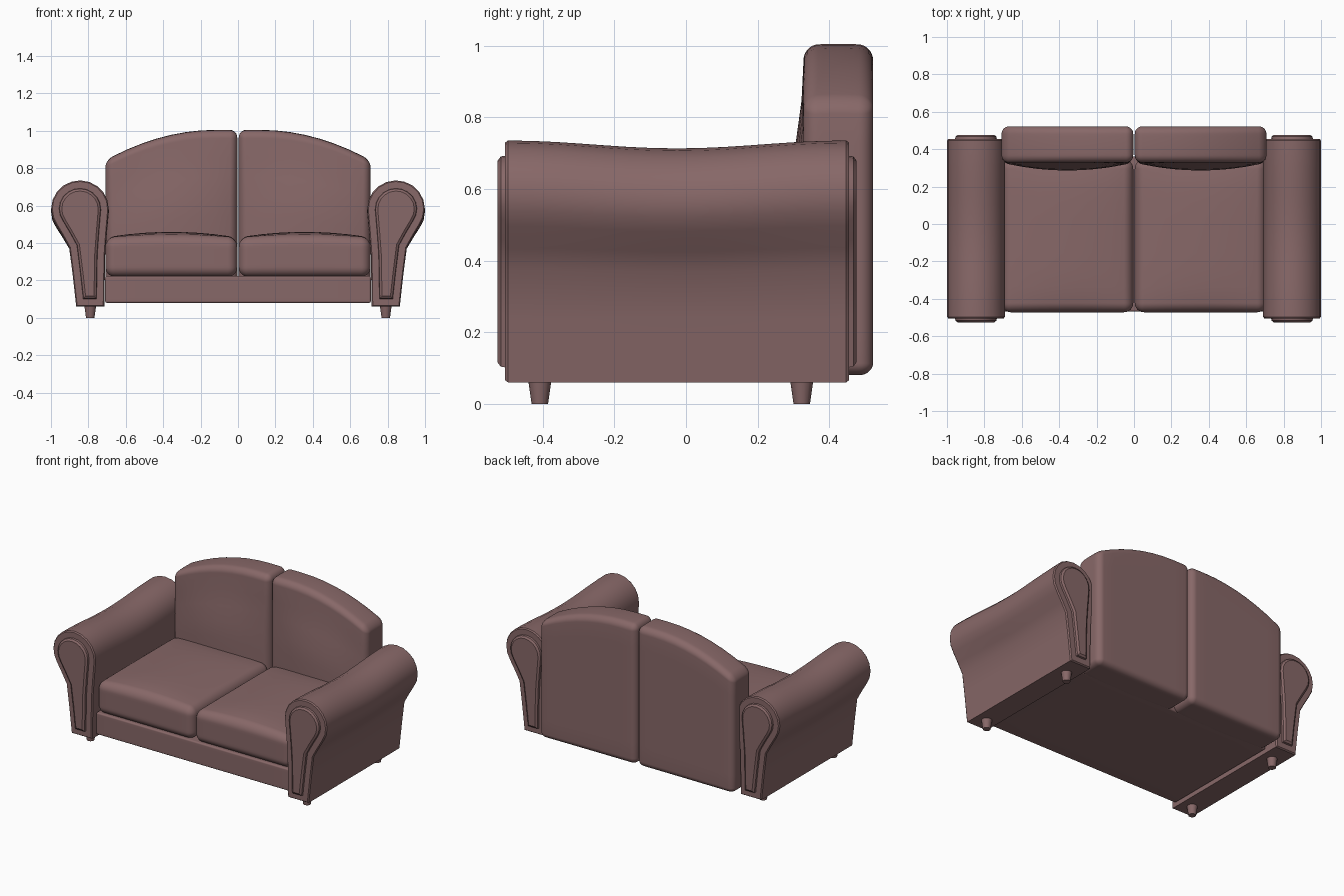
import bpy, bmesh, math

if "Cube" in bpy.data.objects:
    bpy.data.objects.remove(bpy.data.objects["Cube"])

mat = bpy.data.materials.new("dusty rose leather")
mat.diffuse_color = (0.245, 0.138, 0.138, 1)
mat.use_nodes = True
mat.node_tree.nodes["Principled BSDF"].inputs["Base Color"].default_value = mat.diffuse_color


def finish(bm, name, angle=40, mirror=True):
    bmesh.ops.recalc_face_normals(bm, faces=bm.faces)
    me = bpy.data.meshes.new(name)
    bm.to_mesh(me)
    bm.free()
    me.materials.append(mat)
    ob = bpy.data.objects.new(name, me)
    bpy.context.collection.objects.link(ob)
    bpy.ops.object.select_all(action='DESELECT')
    ob.select_set(True)
    bpy.context.view_layer.objects.active = ob
    bpy.ops.object.shade_smooth_by_angle(angle=math.radians(angle))
    if mirror:
        ob.modifiers.new("Mirror", 'MIRROR').use_mirror_merge = False
    return ob


def pad(name, lo, hi, r, shape=None, mirror=True):
    """Rounded box from lo to hi; shape(u, v, p) then moves each point."""
    bm = bmesh.new()
    bmesh.ops.create_cube(bm, size=2)
    bmesh.ops.subdivide_edges(bm, edges=bm.edges[:], cuts=15, use_grid_fill=True)
    for v in bm.verts:
        uvw = v.co.copy()
        off = uvw.copy()
        core = uvw.copy()
        for i in range(3):
            a, s = abs(uvw[i]), math.copysign(1, uvw[i])
            inner = (hi[i] - lo[i]) / 2 - r
            core[i] = (lo[i] + hi[i]) / 2 + s * inner * min(a / 0.5, 1)
            off[i] = s * math.tan(math.radians(45) * max(0, (a - 0.5) / 0.5))
        p = core + off.normalized() * r
        if shape:
            u = 2 * (p.x - lo[0]) / (hi[0] - lo[0]) - 1
            w = 2 * (p.y - lo[1]) / (hi[1] - lo[1]) - 1
            shape(u, w, p)
        v.co = p
    return finish(bm, name, mirror=mirror)


# Base under the seat
pad("seat_base", (-0.71, -0.468, 0.08), (0.71, 0.36, 0.225), 0.01, mirror=False)


# Seat cushions with a crowned top
def crown(u, w, p):
    k = max(0, (p.z - 0.22) / 0.21)
    p.z += 0.03 * k * (1 - u * u) * (1 - 0.7 * w ** 4)


pad("seat_cushions", (0.004, -0.472, 0.22), (0.708, 0.345, 0.43), 0.05, crown)


# Back cushions: arched top and bulging front
def arch(u, w, p):
    k = min(1, max(0, (0.95 - p.z) / 0.4))
    if w < 0:
        p.y -= 0.042 * k * k * (3 - 2 * k) * (1 - u * u) * -w
    drop = 0.16 * (max(0, p.x - 0.12) / 0.585) ** 2
    p.z -= drop * (p.z - 0.08) / 0.92
    p.z += 0.005 * (1 - w * w) * (p.z > 0.8)


pad("back_cushions", (0.004, 0.328, 0.08), (0.708, 0.522, 1.0), 0.04, arch)

# Rolled arms: scroll profile swept from front to back with a sagging top
profile = [(0.715, 0.06), (0.865, 0.06), (0.885, 0.24), (0.902, 0.375), (0.935, 0.435)]
for i in range(13):
    a = math.radians(-35 + i * 18)
    profile.append((0.845 + 0.154 * math.cos(a), 0.583 + 0.152 * math.sin(a)))
profile += [(0.702, 0.45), (0.71, 0.34)]
bm = bmesh.new()
rings = []
Y0, Y1, N = -0.497, 0.447, 14
for j in range(N + 1):
    t = j / N
    sag = 0.022 * (0.5 - 0.5 * math.cos(2 * math.pi * t))
    rings.append([bm.verts.new((x, Y0 + (Y1 - Y0) * t,
                                z - sag * min(1, max(0, (z - 0.3) / 0.3))))
                  for x, z in profile])
n = len(profile)
for a, b in zip(rings, rings[1:]):
    for i in range(n):
        bm.faces.new((a[i], a[(i + 1) % n], b[(i + 1) % n], b[i]))
caps = [bm.faces.new(rings[0]), bm.faces.new(rings[-1])]
bmesh.ops.recalc_face_normals(bm, faces=bm.faces)
# Raised scroll panels on both ends
for thick, depth in ((0.006, 0.008), (0.036, 0), (0.002, 0.012), (0.012, 0.009)):
    bmesh.ops.inset_region(bm, faces=caps, thickness=thick, depth=depth,
                           use_even_offset=True, use_boundary=True)
finish(bm, "arms", 30)

# Tapered feet
for label, y in (("front", -0.408), ("back", 0.323)):
    bm = bmesh.new()
    bmesh.ops.create_cone(bm, cap_ends=True, segments=14, radius1=0.023,
                          radius2=0.033, depth=0.07)
    bmesh.ops.translate(bm, verts=bm.verts, vec=(0.79, y, 0.035))
    finish(bm, label + "_feet")
